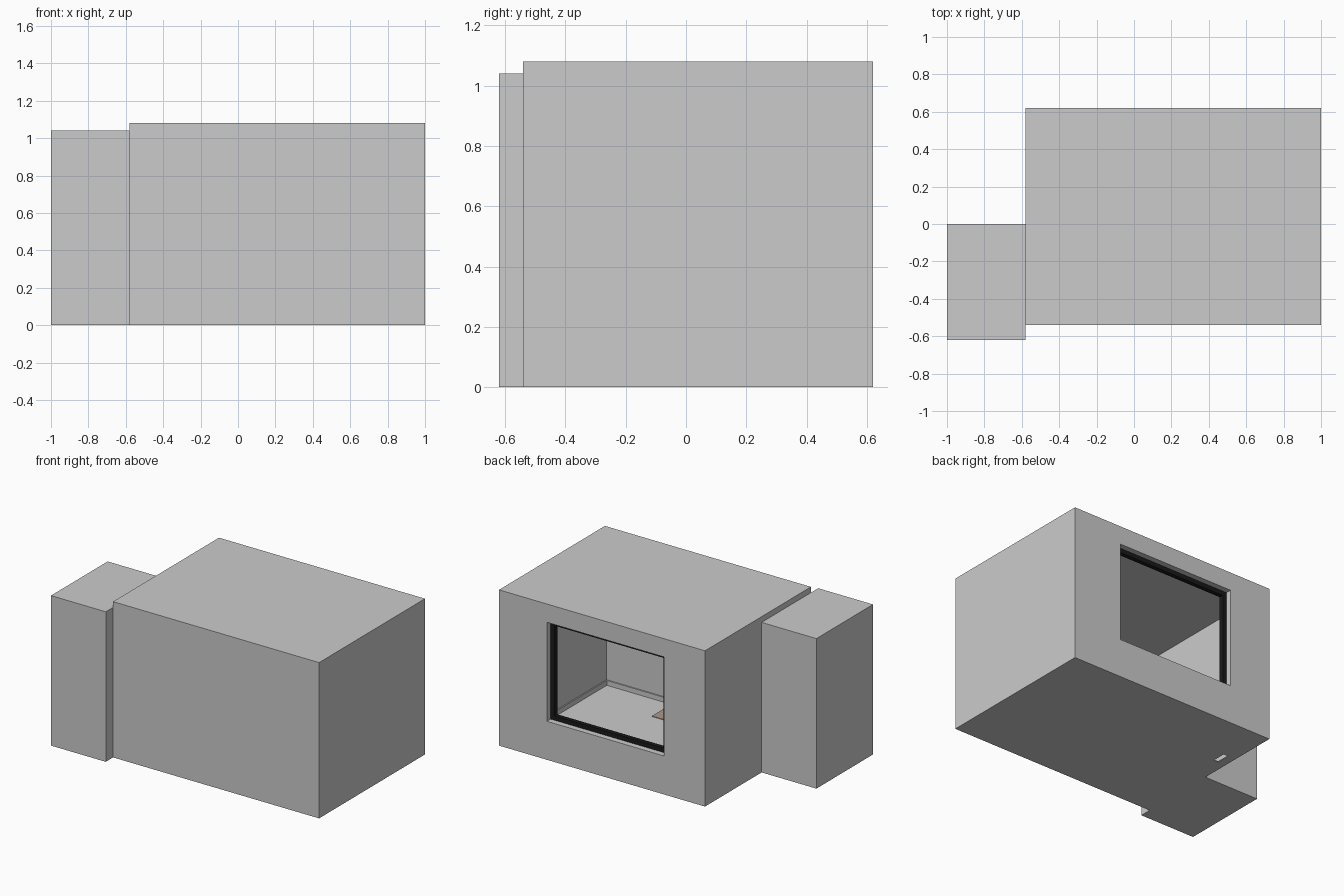
import bpy, bmesh

if "Cube" in bpy.data.objects:
    bpy.data.objects.remove(bpy.data.objects["Cube"])


def box(name, x, y, z, mat=None):
    """Box from (min, max) ranges on each axis."""
    bm = bmesh.new()
    bmesh.ops.create_cube(bm, size=1)
    for v in bm.verts:
        v.co = [r[0] if c < 0 else r[1] for c, r in zip(v.co, (x, y, z))]
    me = bpy.data.meshes.new(name)
    bm.to_mesh(me)
    bm.free()
    ob = bpy.data.objects.new(name, me)
    bpy.context.collection.objects.link(ob)
    if mat:
        me.materials.append(mat)
    return ob


def cut(target, *ranges):
    """Subtract a box from the target and bake the result."""
    cutter = box("cutter", *ranges)
    cutter.hide_render = True
    mod = target.modifiers.new("cut", 'BOOLEAN')
    mod.operation, mod.solver, mod.object = 'DIFFERENCE', 'EXACT', cutter
    dg = bpy.context.evaluated_depsgraph_get()
    dg.update()
    me = bpy.data.meshes.new_from_object(target.evaluated_get(dg))
    target.modifiers.clear()
    target.data = me
    bpy.data.objects.remove(cutter)


def colour(name, rgb):
    m = bpy.data.materials.new(name)
    m.diffuse_color = (*rgb, 1)
    m.use_nodes = True
    m.node_tree.nodes["Principled BSDF"].inputs["Base Color"].default_value = m.diffuse_color
    return m


black = colour("black", (0.01, 0.01, 0.01))
brown = colour("brown", (0.42, 0.32, 0.25))

T = 0.04                      # wall thickness
X0, X1, Y0, Y1, H = -0.58, 1.0, -0.54, 0.62, 1.08
WX, WZ = (-0.265, 0.632), (0.267, 0.953)
DOOR = (-0.46, -0.18), (0.006, 0.82)
FLOOR = 0.006

# Main room: hollow shell with window, doorway and a floor slot
room = box("room_shell", (X0, X1), (Y0, Y1), (0, H))
cut(room, (X0 + T, X1 - T), (Y0 + T, Y1 - T), (FLOOR, H - T))
cut(room, WX, (Y1 - 0.1, Y1 + 0.1), WZ)
cut(room, (X0 - 0.1, X0 + 0.1), *DOOR)
cut(room, (-0.52, -0.485), (0.195, 0.29), (-0.1, 0.1))

# Side annex reached through the doorway
annex = box("annex_shell", (-1, X0), (-0.62, 0), (0, 1.04))
cut(annex, (-1 + T, X0 - 0.02), (-0.62 + T, -T), (FLOOR, 1.0))
cut(annex, (X0 - 0.1, X0 + 0.1), *DOOR)

# Black window frame set behind the reveal
frame = box("window_frame", WX, (Y1 - T - 0.03, Y1 - T), WZ, black)
w = 0.03
cut(frame, (WX[0] + w, WX[1] - w), (0, 1), (WZ[0] + w, WZ[1] - w))

# Skirting along the front, right and back walls
s = 0.008
xi, xj, yi, yj = X0 + T, X1 - T, Y0 + T, Y1 - T
z = (FLOOR, 0.04)
box("front_skirting", (xi, xj), (yi, yi + s), z)
box("back_skirting", (xi, xj), (yj - s, yj), z)
box("right_skirting", (xj - s, xj), (yi + s, yj - s), z)

# Brown mat on the floor
box("floor_mat", (-0.2, 0.454), (-0.48, -0.275), (FLOOR, FLOOR + 0.004), brown)
